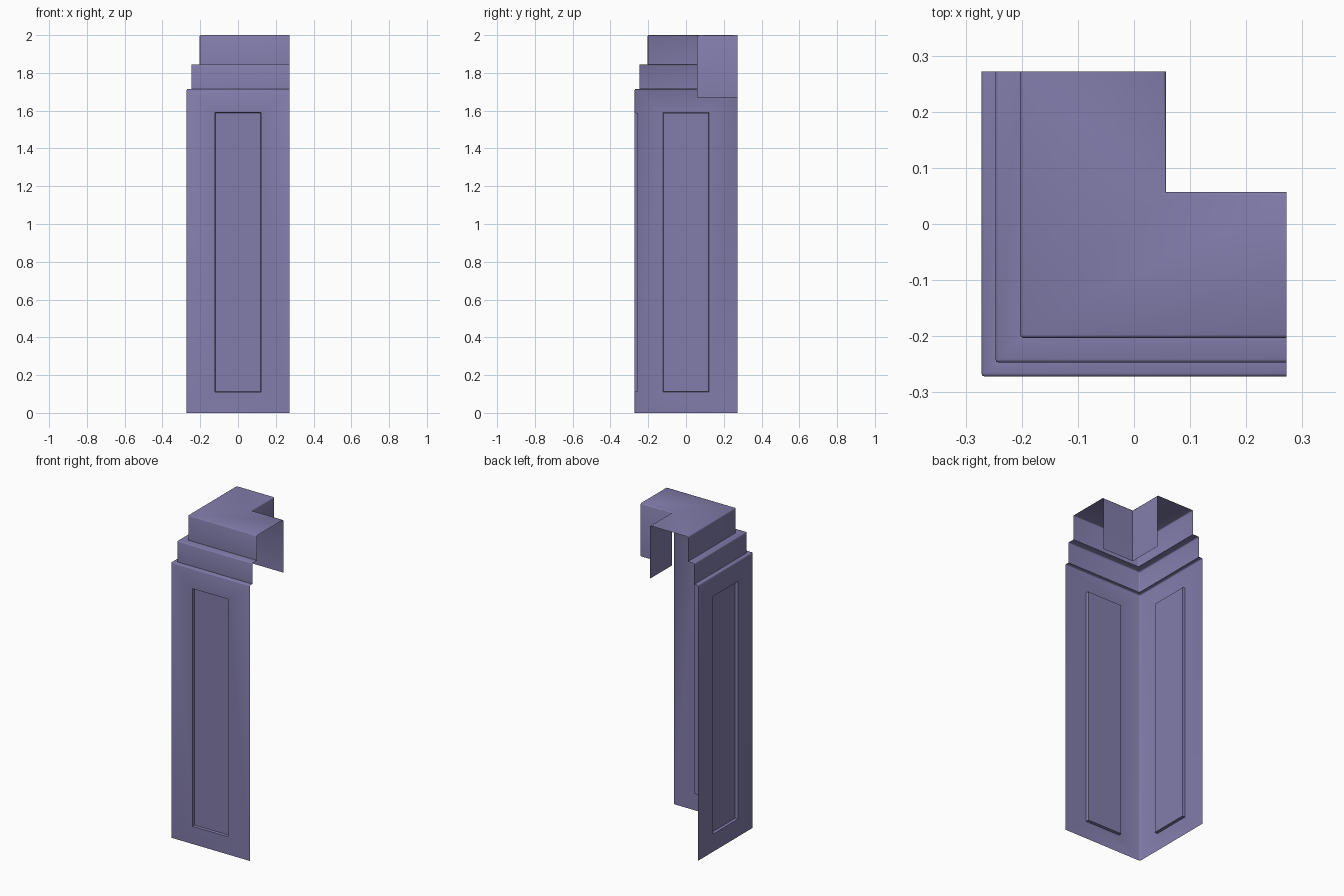
import bpy
import bmesh

cube = bpy.data.objects.get("Cube")
if cube:
    bpy.data.objects.remove(cube)

END = 0.272          # open ends of both arms
PANEL_HALF = 0.122   # half width of the recessed panels
PANEL_LOW, PANEL_HIGH = 0.11, 1.59

# One plain colour
paint = bpy.data.materials.new("muted_violet")
paint.use_nodes = True
colour = (0.225, 0.205, 0.41, 1)
paint.diffuse_color = colour
paint.node_tree.nodes["Principled BSDF"].inputs["Base Color"].default_value = colour

# Stepped cross-section: (offset from centre, height)
profile = [(-0.272, 0), (-0.272, 1.715), (-0.247, 1.715), (-0.247, 1.845),
           (-0.203, 1.845), (-0.203, 2.0), (0.057, 2.0), (0.057, 1.67)]

# Sweep the section around the corner with a mitre
bm = bmesh.new()
rows = [[bm.verts.new(p) for p in ((END, o, z), (o, o, z), (o, END, z))]
        for o, z in profile]
for low, high in zip(rows, rows[1:]):
    for i in range(2):
        bm.faces.new((low[i + 1], low[i], high[i], high[i + 1]))
bm.normal_update()
front = min(bm.faces, key=lambda f: f.calc_center_median().y)
if front.normal.y > 0:
    bmesh.ops.reverse_faces(bm, faces=bm.faces[:])
    bm.normal_update()

# Soften the outward edges
ridges = [e for e in bm.edges
          if len(e.link_faces) == 2 and e.calc_face_angle_signed() > 0.5]
bmesh.ops.bevel(bm, geom=ridges, offset=0.006, offset_type='OFFSET',
                segments=2, profile=0.5, affect='EDGES')
bm.normal_update()

# Recessed panel in each tall wall
walls = sorted(bm.faces, key=lambda f: f.calc_area())[-2:]
for wall in walls:
    bmesh.ops.inset_individual(bm, faces=[wall], thickness=0.1)
    axis = 0 if abs(wall.normal.y) > 0.5 else 1
    for v in wall.verts:
        v.co[axis] = PANEL_HALF if v.co[axis] > 0 else -PANEL_HALF
        v.co.z = PANEL_HIGH if v.co.z > 1 else PANEL_LOW
    bm.normal_update()
    bmesh.ops.inset_individual(bm, faces=[wall], thickness=0.003, depth=-0.017)

mesh = bpy.data.meshes.new("corner_post")
bm.to_mesh(mesh)
bm.free()
mesh.materials.append(paint)
post = bpy.data.objects.new("corner_post", mesh)
bpy.context.collection.objects.link(post)

# Smooth shading with crisp panel edges
bpy.ops.object.select_all(action='DESELECT')
post.select_set(True)
bpy.context.view_layer.objects.active = post
bpy.ops.object.shade_smooth_by_angle(angle=0.87)
